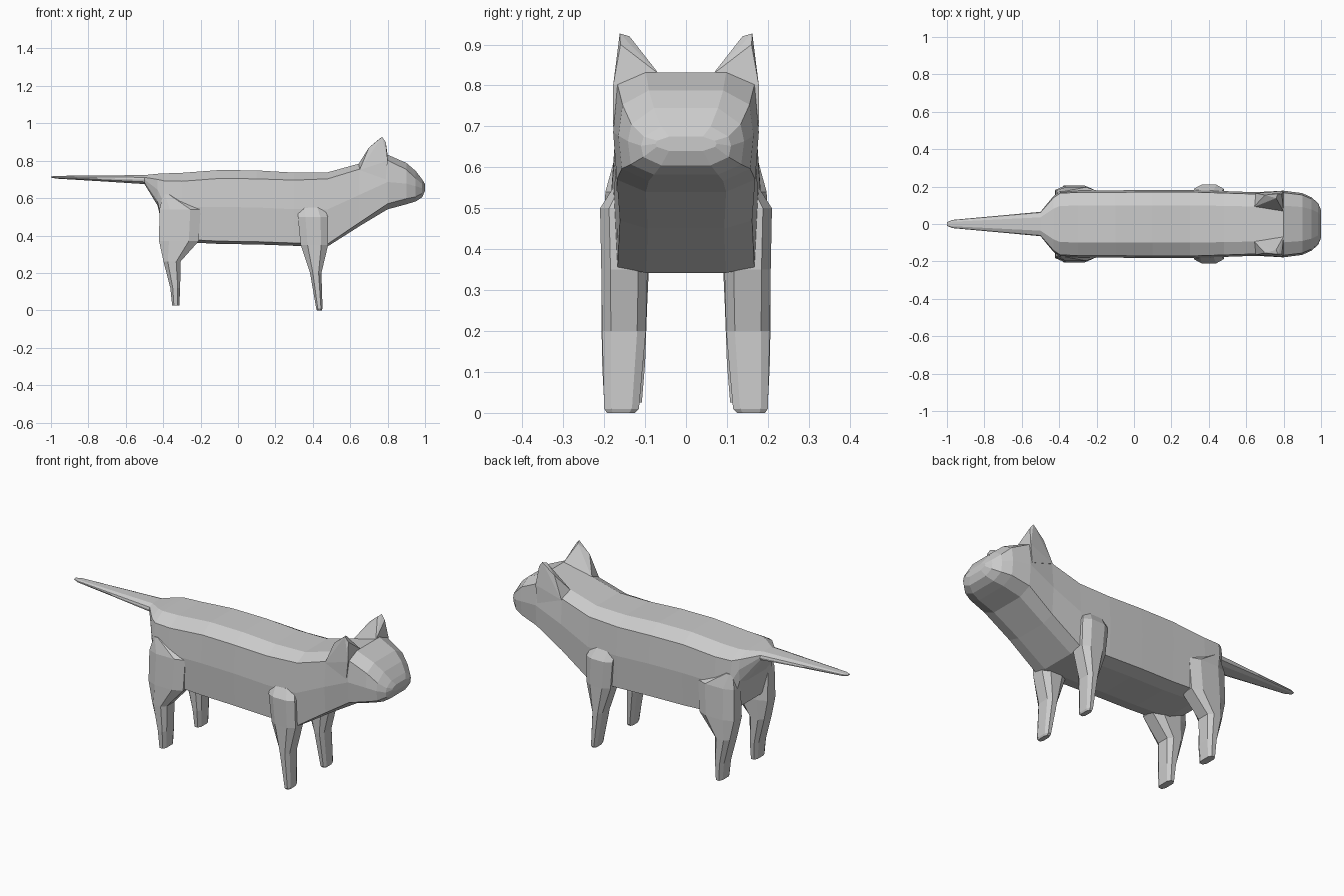
import bpy, bmesh


def finish(name, bm, mirror=False):
    bmesh.ops.recalc_face_normals(bm, faces=bm.faces)
    mesh = bpy.data.meshes.new(name)
    bm.to_mesh(mesh)
    bm.free()
    ob = bpy.data.objects.new(name, mesh)
    bpy.context.collection.objects.link(ob)
    if mirror:
        mod = ob.modifiers.new("Mirror", 'MIRROR')
        mod.use_axis = (False, True, False)
        mod.use_mirror_merge = False
    return ob


def loft(name, sections, mirror=False):
    bm = bmesh.new()
    rings = [[bm.verts.new(p) for p in s] for s in sections]
    n = len(rings[0])
    for a, b in zip(rings, rings[1:]):
        for i in range(n):
            j = (i + 1) % n
            bm.faces.new((a[i], a[j], b[j], b[i]))
    bm.faces.new(rings[0])
    bm.faces.new(rings[-1])
    return finish(name, bm, mirror)


def body_section(x, zb, zt, w, ct, cb):
    half = [(0.55 * w, zt), (0.94 * w, zt - ct), (w, (zb + zt) / 2),
            (0.95 * w, zb + cb), (0.55 * w, zb)]
    ring = half + [(-y, z) for y, z in reversed(half)]
    return [(x, y, z) for y, z in ring]


def leg_section(z, x0, x1, y0, y1):
    cx, cy = (x1 - x0) * 0.25, (y1 - y0) * 0.2
    return [(x0 + cx, y0, z), (x1 - cx, y0, z), (x1, y0 + cy, z), (x1, y1 - cy, z),
            (x1 - cx, y1, z), (x0 + cx, y1, z), (x0, y1 - cy, z), (x0, y0 + cy, z)]


# Torso, neck and head: x, bottom, top, half width, top and bottom chamfer
torso = [
    (-0.50, 0.675, 0.723, 0.065, 0.012, 0.012),
    (-0.43, 0.56, 0.73, 0.15, 0.03, 0.02),
    (-0.395, 0.41, 0.732, 0.175, 0.04, 0.02),
    (-0.30, 0.365, 0.735, 0.18, 0.045, 0.015),
    (-0.10, 0.355, 0.75, 0.18, 0.045, 0.015),
    (0.10, 0.352, 0.748, 0.182, 0.045, 0.015),
    (0.30, 0.345, 0.736, 0.182, 0.04, 0.015),
    (0.48, 0.342, 0.738, 0.176, 0.035, 0.013),
    (0.65, 0.45, 0.785, 0.170, 0.03, 0.02),
    (0.80, 0.54, 0.832, 0.178, 0.03, 0.03),
    (0.90, 0.567, 0.788, 0.165, 0.035, 0.03),
    (0.95, 0.582, 0.745, 0.142, 0.04, 0.025),
    (0.985, 0.605, 0.70, 0.11, 0.025, 0.02),
    (1.00, 0.64, 0.675, 0.075, 0.01, 0.01),
]
loft("body_and_head", [body_section(*s) for s in torso])

# Tail
tail = [(-0.50, 0.675, 0.723, 0.065, 0.012, 0.012),
        (-0.75, 0.691, 0.721, 0.042, 0.008, 0.008),
        (-0.97, 0.704, 0.719, 0.022, 0.004, 0.004),
        (-1.00, 0.710, 0.716, 0.010, 0.002, 0.002)]
loft("tail", [body_section(*s) for s in tail])

# Legs: z, x range, y range
front_leg = [(0.55, 0.32, 0.46, 0.10, 0.178), (0.50, 0.32, 0.48, 0.10, 0.21),
             (0.35, 0.335, 0.482, 0.094, 0.207), (0.20, 0.385, 0.446, 0.098, 0.205),
             (0.01, 0.418, 0.452, 0.115, 0.200), (0.0, 0.422, 0.448, 0.125, 0.193)]
hind_leg = [(0.62, -0.40, -0.36, 0.11, 0.175), (0.54, -0.42, -0.20, 0.10, 0.197),
            (0.37, -0.422, -0.21, 0.09, 0.205), (0.26, -0.398, -0.308, 0.095, 0.207),
            (0.12, -0.362, -0.309, 0.10, 0.205), (0.025, -0.352, -0.314, 0.108, 0.20)]
loft("front_legs", [leg_section(*s) for s in front_leg], True)
loft("hind_legs", [leg_section(*s) for s in hind_leg], True)

# Ears: faceted wedge over a base sunk into the head
bm = bmesh.new()
for p in [(0.64, 0.09, 0.775), (0.65, 0.165, 0.75), (0.80, 0.066, 0.828),
          (0.80, 0.178, 0.80), (0.79, 0.178, 0.70), (0.70, 0.155, 0.87),
          (0.76, 0.138, 0.92), (0.77, 0.162, 0.927), (0.79, 0.16, 0.90)]:
    bm.verts.new(p)
bmesh.ops.convex_hull(bm, input=bm.verts)
finish("ears", bm, True)
